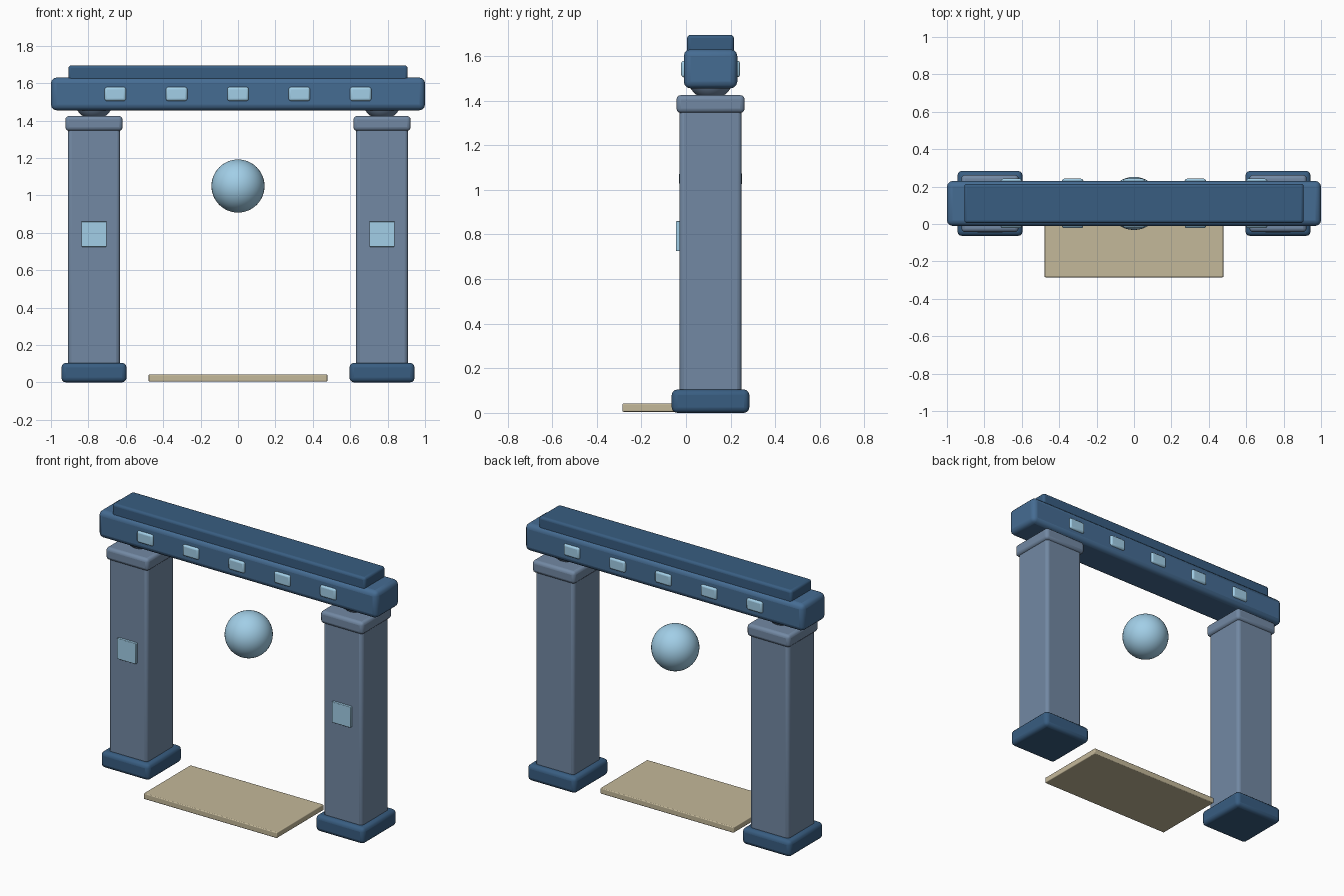
import bpy

if "Cube" in bpy.data.objects:
    bpy.data.objects.remove(bpy.data.objects["Cube"])

def material(name, rgb):
    m = bpy.data.materials.new(name)
    m.diffuse_color = (*rgb, 1)
    m.use_nodes = True
    m.node_tree.nodes["Principled BSDF"].inputs["Base Color"].default_value = m.diffuse_color
    return m

STONE = material("stone", (0.17, 0.25, 0.37))
BLUE = material("blue", (0.06, 0.15, 0.29))
DARK = material("dark_blue", (0.04, 0.11, 0.22))
GLOW = material("pale_blue", (0.36, 0.62, 0.80))
SAND = material("sand", (0.55, 0.48, 0.32))
CY = 0.11  # depth centre of the gate

def finish(o, name, mat):
    o.name = name
    o.data.materials.append(mat)

def box(name, lo, hi, mat, bevel):
    """Rounded box between two opposite corners."""
    bpy.ops.mesh.primitive_cube_add(size=1, location=[(a + b) / 2 for a, b in zip(lo, hi)])
    o = bpy.context.object
    o.scale = [b - a for a, b in zip(lo, hi)]
    bpy.ops.object.transform_apply(location=False, rotation=False, scale=True)
    m = o.modifiers.new("rounded", 'BEVEL')
    m.width = bevel
    m.segments = 3
    bpy.ops.object.shade_smooth_by_angle()
    finish(o, name, mat)

def centred(name, x, hx, hy, z0, z1, mat, bevel):
    """Box centred on x and on the gate depth."""
    box(name, (x - hx, CY - hy, z0), (x + hx, CY + hy, z1), mat, bevel)

def ball(name, x, z, r, mat):
    bpy.ops.mesh.primitive_uv_sphere_add(segments=40, ring_count=24, radius=r, location=(x, CY, z))
    bpy.ops.object.shade_smooth()
    finish(bpy.context.object, name, mat)

# Pillars with base, capital, bearing and front panel
for side, x in (("left", -0.77), ("right", 0.77)):
    centred(side + "_base", x, 0.174, 0.174, 0, 0.105, DARK, 0.025)
    centred(side + "_pillar", x, 0.139, 0.139, 0.05, 1.38, STONE, 0.02)
    centred(side + "_capital", x, 0.153, 0.153, 1.345, 1.425, STONE, 0.02)
    ball(side + "_bearing", x, 1.51, 0.105, STONE)
    box(side + "_panel", (x - 0.068, -0.045, 0.725), (x + 0.068, -0.01, 0.86), GLOW, 0.004)

# Lintel and top slab
centred("lintel", 0, 1.0, 0.12, 1.455, 1.63, BLUE, 0.03)
centred("top_slab", 0, 0.907, 0.105, 1.61, 1.695, DARK, 0.015)

# Lights running through the lintel, visible front and back
for i in range(-2, 3):
    centred(f"lintel_light_{i + 3}", i * 0.328, 0.057, 0.132, 1.505, 1.579, GLOW, 0.012)

# Floating orb and threshold plate
ball("orb", 0, 1.05, 0.142, GLOW)
box("threshold", (-0.478, -0.285, 0.005), (0.478, 0.195, 0.042), SAND, 0.005)
